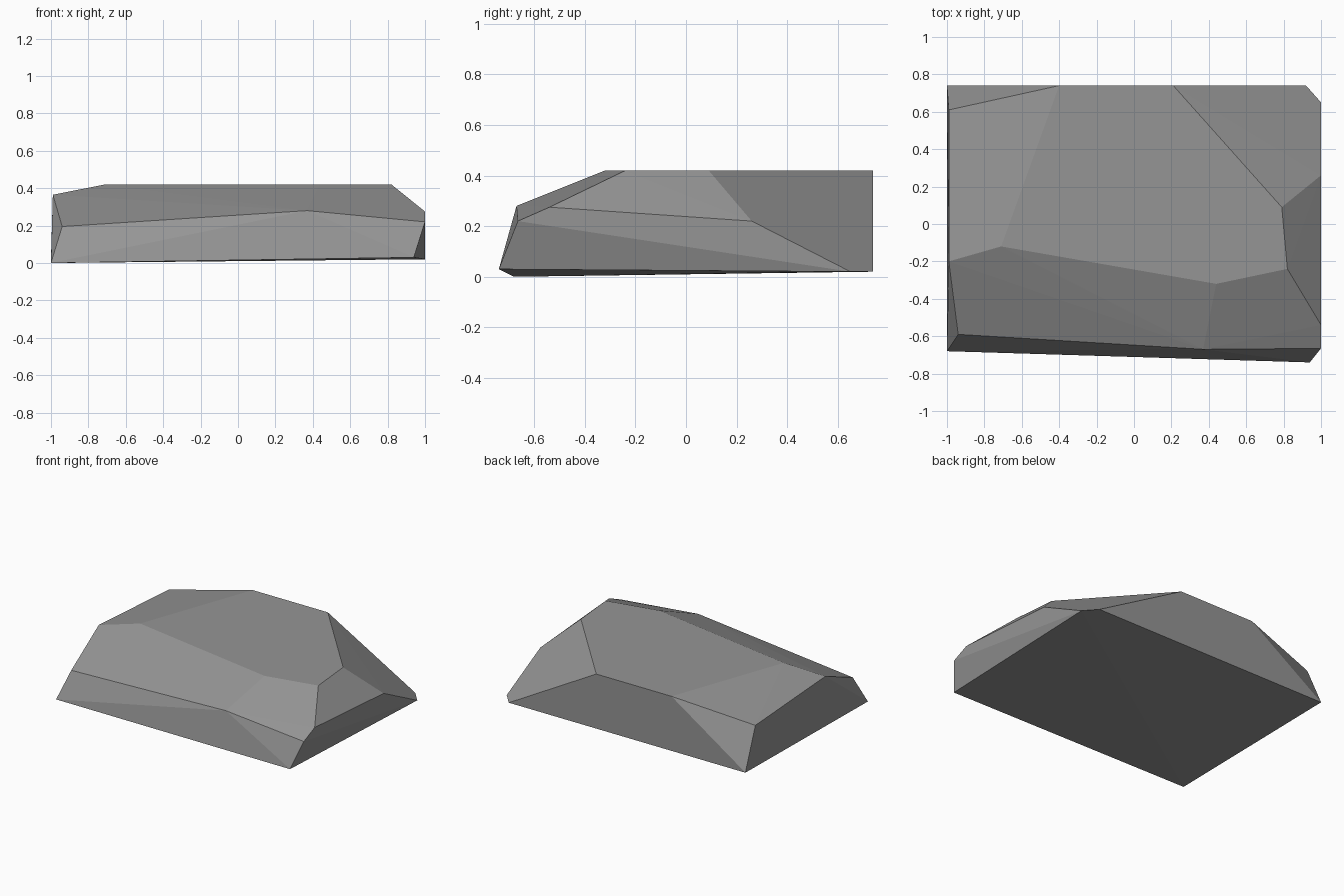
import bpy, bmesh

if "Cube" in bpy.data.objects:
    bpy.data.objects.remove(bpy.data.objects["Cube"])

# Faceted boulder: convex hull of its corner points
base = [(-1, -.68, 0), (-1, .74, .02), (.92, .74, .02), (1, .65, .02), (.94, -.74, .03)]
shoulder = [(-.94, -.59, .195), (.37, -.67, .28), (1, -.665, .22), (1, -.54, .275),
            (1, .26, .22), (-.99, .61, .315), (-.99, -.2, .365)]
plateau = [(x, y, .42) for x, y in [(-.71, -.12), (.44, -.32), (.82, -.24),
                                    (.79, .09), (.21, .74), (-.4, .74)]]

bm = bmesh.new()
for p in base + shoulder + plateau:
    bm.verts.new(p)
bmesh.ops.convex_hull(bm, input=bm.verts)
# Merge coplanar triangles into flat facets
bmesh.ops.dissolve_limit(bm, angle_limit=0.01, verts=bm.verts, edges=bm.edges)
bmesh.ops.recalc_face_normals(bm, faces=bm.faces)

mesh = bpy.data.meshes.new("rock")
bm.to_mesh(mesh)
bm.free()

# Plain grey stone
stone = bpy.data.materials.new("grey stone")
stone.diffuse_color = (.3, .3, .3, 1)
stone.use_nodes = True
stone.node_tree.nodes["Principled BSDF"].inputs["Base Color"].default_value = stone.diffuse_color
mesh.materials.append(stone)
rock = bpy.data.objects.new("rock", mesh)
bpy.context.collection.objects.link(rock)
